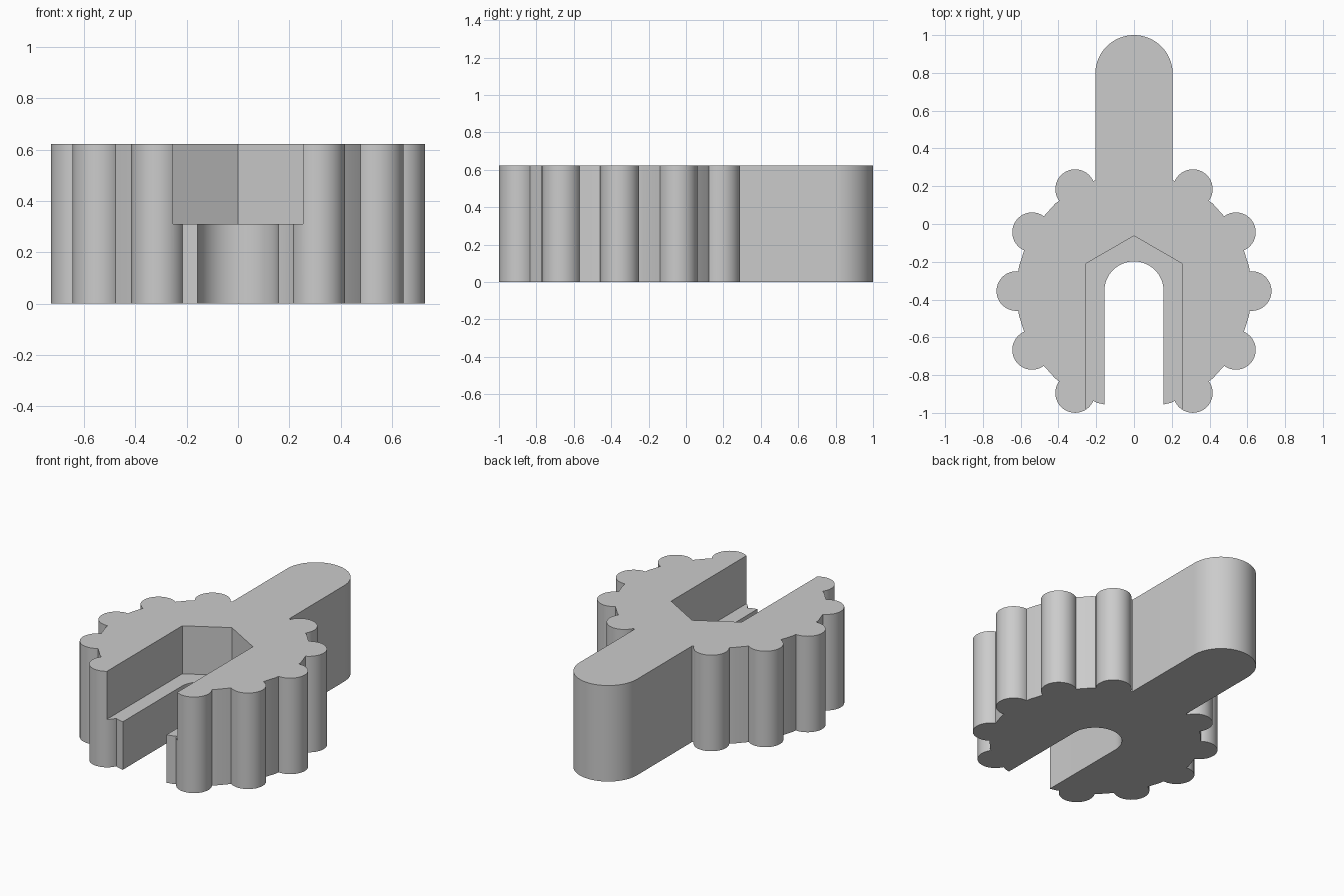
import bpy, bmesh, math

if "Cube" in bpy.data.objects:
    bpy.data.objects.remove(bpy.data.objects["Cube"])

H = 0.622          # overall thickness
CY = -0.355        # centre of the knob head
RING = 0.623       # radius of the disc and of the ring of grip lobes
LOBE = 0.105       # lobe radius
ARM = 0.205        # half width of the arm
SLOT = 0.157       # half width of the through slot
HEX = 0.253        # half width of the hexagonal pocket

grey = bpy.data.materials.new("grey_plastic")
grey.diffuse_color = (0.6, 0.6, 0.6, 1)
grey.use_nodes = True
grey.node_tree.nodes["Principled BSDF"].inputs["Base Color"].default_value = grey.diffuse_color


def prism(name, points, z0, z1):
    """Extrude a counter-clockwise outline from z0 to z1."""
    bm = bmesh.new()
    base = bm.faces.new([bm.verts.new((x, y, z0)) for x, y in points])
    ext = bmesh.ops.extrude_face_region(bm, geom=[base], use_keep_orig=True)
    verts = [v for v in ext["geom"] if isinstance(v, bmesh.types.BMVert)]
    bmesh.ops.translate(bm, verts=verts, vec=(0, 0, z1 - z0))
    bmesh.ops.recalc_face_normals(bm, faces=bm.faces)
    mesh = bpy.data.meshes.new(name)
    bm.to_mesh(mesh)
    bm.free()
    obj = bpy.data.objects.new(name, mesh)
    bpy.context.collection.objects.link(obj)
    mesh.materials.append(grey)
    return obj


def arc(cx, cy, r, a0, a1, n):
    """Points on an arc, both ends included."""
    angles = [math.radians(a0 + (a1 - a0) * i / n) for i in range(n + 1)]
    return [(cx + r * math.cos(a), cy + r * math.sin(a)) for a in angles]


def combine(target, tool, operation):
    mod = target.modifiers.new(tool.name, 'BOOLEAN')
    mod.object, mod.operation, mod.solver = tool, operation, 'EXACT'
    bpy.context.view_layer.objects.active = target
    bpy.ops.object.modifier_apply(modifier=mod.name)
    bpy.data.objects.remove(tool)


# Round head of the knob
knob = prism("knob", arc(0, CY, RING, 0, 360, 30)[:-1], 0, H)

# Grip lobes every 30 degrees, leaving out the arm and the slot mouth
for deg in range(0, 360, 30):
    if deg not in (90, 270):
        a = math.radians(deg)
        lobe = prism("grip_lobe", arc(RING * math.cos(a), CY + RING * math.sin(a),
                                      LOBE, 0, 360, 40)[:-1], 0, H)
        combine(knob, lobe, 'UNION')

# Arm with a rounded end
arm = prism("arm", [(-ARM, CY), (ARM, CY)] + arc(0, 1 - ARM, ARM, 0, 180, 32), 0, H)
combine(knob, arm, 'UNION')

# Through slot with a rounded end, open to the front
slot = prism("slot_cutter", [(-SLOT, -1.2), (SLOT, -1.2)]
             + arc(0, CY, SLOT, 0, 180, 32), -0.1, H + 0.1)
combine(knob, slot, 'DIFFERENCE')

# Hexagon-ended pocket in the upper half, open to the front
R = HEX / math.cos(math.radians(30))
pocket = prism("pocket_cutter", [(-HEX, -1.2), (HEX, -1.2), (HEX, CY + R / 2),
                                 (0, CY + R), (-HEX, CY + R / 2)], H / 2, H + 0.1)
combine(knob, pocket, 'DIFFERENCE')

# Smooth lobes and arm end, crisp edges elsewhere
bpy.ops.object.select_all(action='DESELECT')
knob.select_set(True)
bpy.context.view_layer.objects.active = knob
bpy.ops.object.shade_smooth_by_angle(angle=math.radians(25))
